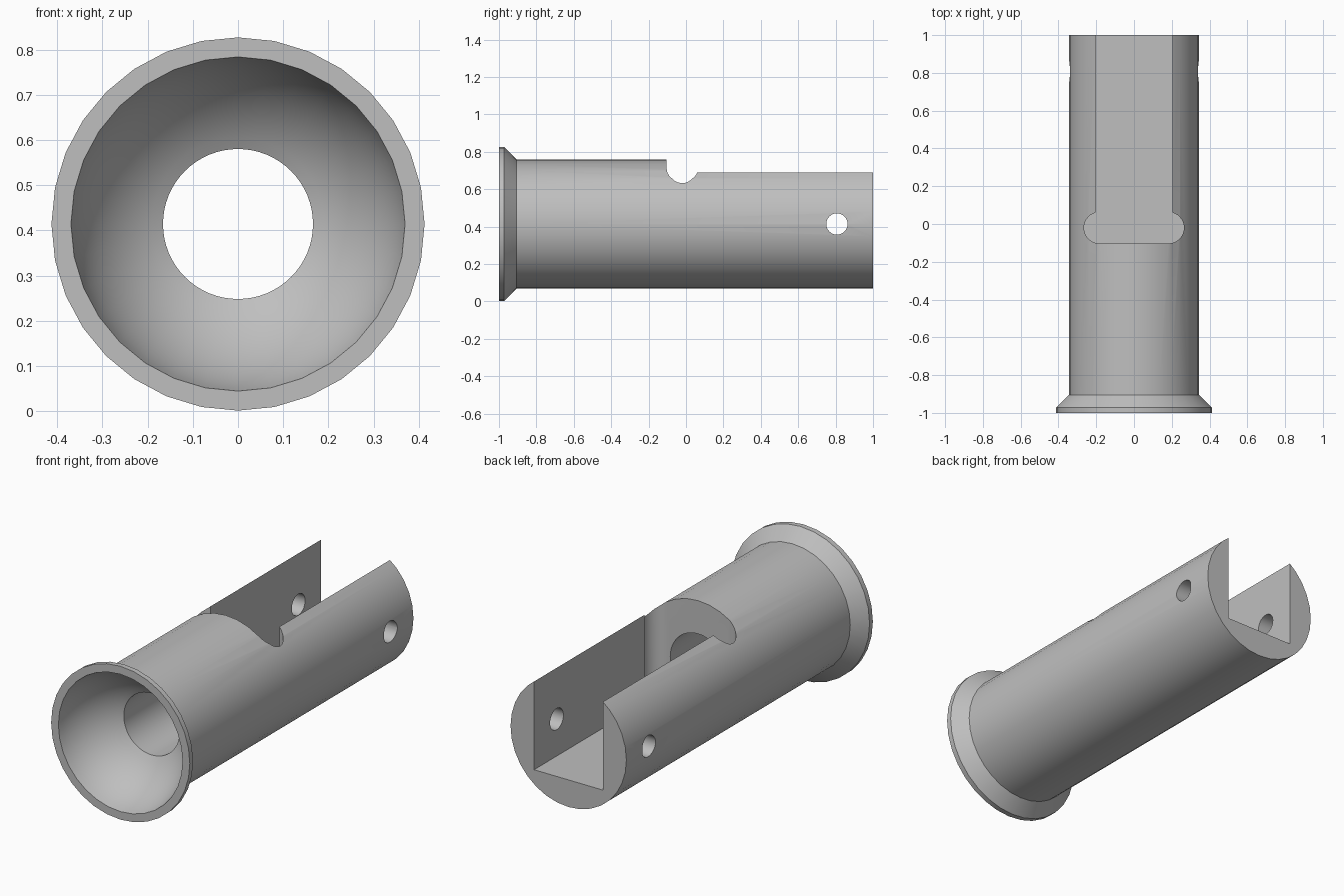
import bpy, bmesh
from math import sin, cos, pi, sqrt, atan2, asin
from mathutils import Matrix

if "Cube" in bpy.data.objects:
    bpy.data.objects.remove(bpy.data.objects["Cube"], do_unlink=True)

AXIS_Z = 0.414
SEGMENTS = 32

grey = bpy.data.materials.new("light grey metal")
grey.use_nodes = True
colour = (0.52, 0.52, 0.52, 1)
grey.diffuse_color = colour
grey.node_tree.nodes["Principled BSDF"].inputs["Base Color"].default_value = colour


def add_object(name, bm):
    bmesh.ops.recalc_face_normals(bm, faces=bm.faces)
    mesh = bpy.data.meshes.new(name)
    bm.to_mesh(mesh)
    bm.free()
    mesh.materials.append(grey)
    obj = bpy.data.objects.new(name, mesh)
    bpy.context.collection.objects.link(obj)
    return obj


def lathe(name, profile, segments):
    """Closed solid turned about the y axis from (radius, y) points."""
    bm = bmesh.new()
    rings = [[bm.verts.new((r * sin(2 * pi * i / segments), y,
                            AXIS_Z + r * cos(2 * pi * i / segments)))
              for i in range(segments)] for r, y in profile]
    for a, b in zip(rings, rings[1:]):
        for i in range(segments):
            j = (i + 1) % segments
            bm.faces.new((a[i], a[j], b[j], b[i]))
    bm.faces.new(rings[0])
    bm.faces.new(rings[-1])
    return add_object(name, bm)


def cut(target, cutter):
    cutter.hide_render = True
    mod = target.modifiers.new(cutter.name, 'BOOLEAN')
    mod.operation = 'DIFFERENCE'
    mod.solver = 'EXACT'
    mod.object = cutter
    bpy.context.view_layer.objects.active = target
    bpy.ops.object.modifier_apply(modifier=mod.name)
    bpy.data.objects.remove(cutter, do_unlink=True)


# Tube with a flared front flange
tube = lathe("flanged_tube", [(0.413, -1), (0.413, -0.972), (0.345, -0.905), (0.345, 1)], SEGMENTS)

# Rounded cup in the front, narrowing to the bore
cup_y, cup_r, rim_r, bore_r = -1.073, 0.377, 0.37, 0.166
start, end = asin(rim_r / cup_r), asin(bore_r / cup_r)
steps = 12
cup = [(rim_r, -1.05)]
for k in range(steps + 1):
    t = start + (end - start) * k / steps
    cup.append((cup_r * sin(t), cup_y + cup_r * cos(t)))
cut(tube, lathe("cup_cutter", cup, SEGMENTS))

# Bore from the cup to the slot
cut(tube, lathe("bore_cutter", [(bore_r, -0.85), (bore_r, 0.0)], 64))

# Open slot with round reliefs at its inner end
half_w, relief_x, relief_y, relief_r, floor_z = 0.205, 0.182, -0.02, 0.083, 0.215
top_angle = atan2(sqrt(relief_r ** 2 - (half_w - relief_x) ** 2), half_w - relief_x)
right = [(half_w, 1.1)]
for k in range(17):
    a = top_angle + (-pi / 2 - top_angle) * k / 16
    right.append((relief_x + relief_r * cos(a), relief_y + relief_r * sin(a)))
outline = right + [(-x, y) for x, y in reversed(right)]
bm = bmesh.new()
face = bm.faces.new([bm.verts.new((x, y, floor_z)) for x, y in outline])
top = bmesh.ops.extrude_face_region(bm, geom=[face])["geom"]
bmesh.ops.translate(bm, vec=(0, 0, 1),
                    verts=[v for v in top if isinstance(v, bmesh.types.BMVert)])
cut(tube, add_object("slot_cutter", bm))

# Cross pin hole through both side walls
bm = bmesh.new()
bmesh.ops.create_cone(bm, cap_ends=True, segments=32, radius1=0.057, radius2=0.057, depth=1,
                      matrix=Matrix.Translation((0, 0.807, AXIS_Z)) @ Matrix.Rotation(pi / 2, 4, 'Y'))
cut(tube, add_object("pin_hole_cutter", bm))

bpy.ops.object.select_all(action='DESELECT')
tube.select_set(True)
bpy.context.view_layer.objects.active = tube
bpy.ops.object.shade_smooth_by_angle(angle=pi / 7)
